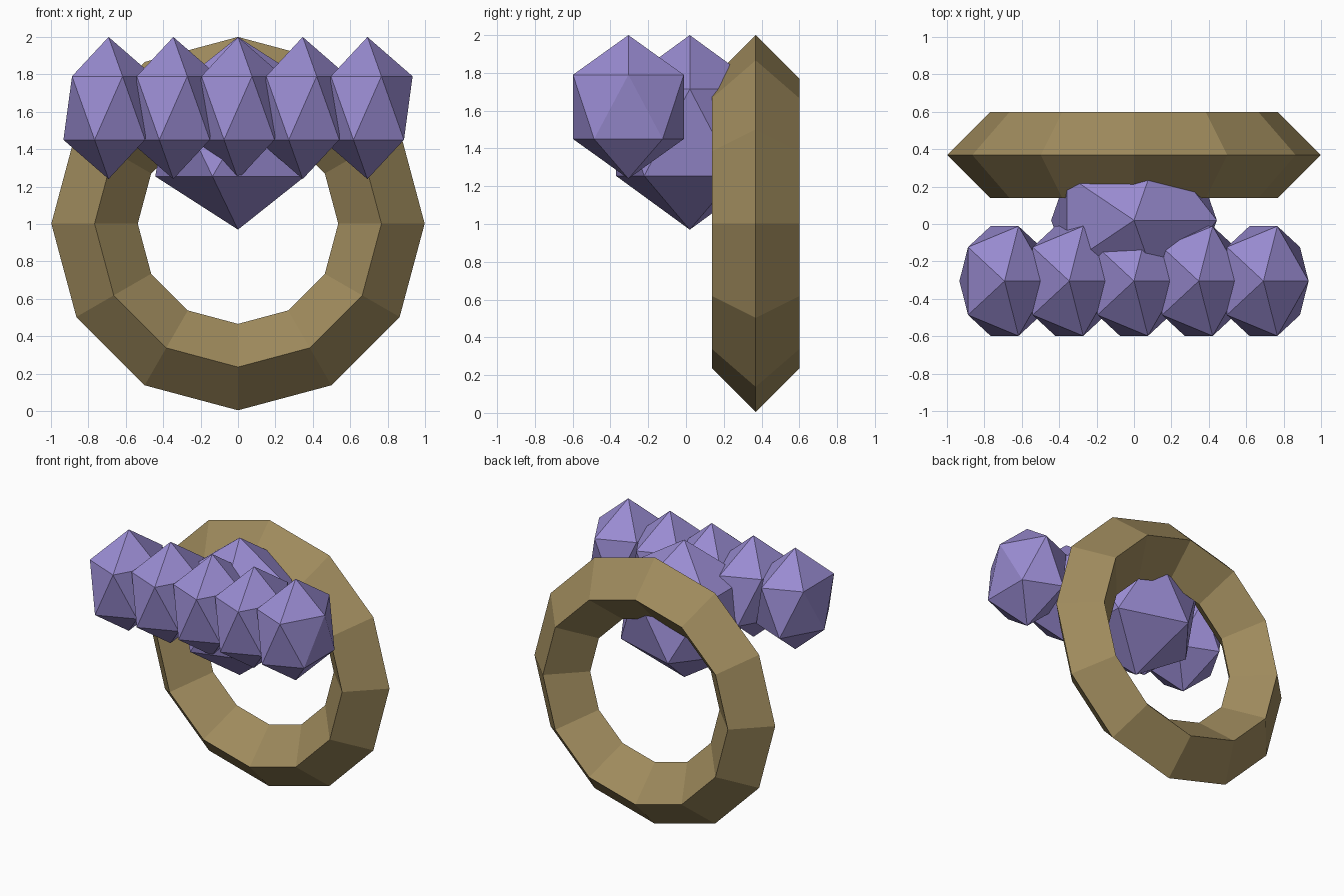
import bpy
from math import pi

if "Cube" in bpy.data.objects:
    bpy.data.objects.remove(bpy.data.objects["Cube"])


def make_material(name, color):
    mat = bpy.data.materials.new(name)
    mat.diffuse_color = color
    mat.use_nodes = True
    mat.node_tree.nodes["Principled BSDF"].inputs["Base Color"].default_value = mat.diffuse_color
    return mat


tan = make_material("tan", (0.35, 0.26, 0.11, 1))
purple = make_material("purple", (0.32, 0.26, 0.64, 1))


def finish(name, mat):
    obj = bpy.context.object
    obj.name = name
    obj.data.materials.append(mat)
    return obj


def gem(name, location, radii):
    bpy.ops.mesh.primitive_ico_sphere_add(subdivisions=1, radius=1, location=location)
    obj = finish(name, purple)
    obj.scale = radii
    return obj


# Upright twelve-sided ring with a diamond cross-section
bpy.ops.mesh.primitive_torus_add(
    major_segments=12, minor_segments=4, major_radius=0.767, minor_radius=0.231,
    location=(0, 0.369, 1.002), rotation=(pi / 2, 0, 0))
finish("ring", tan)

# Large rounded lump joining the ring to the front row
gem("palm", (0, 0.02, 1.485), (0.495, 0.459, 0.515))

# Row of five faceted lumps across the front
for i in range(5):
    gem(f"knuckle_{i + 1}", ((i - 2) * 0.346, -0.305, 1.62), (0.27, 0.345, 0.38))
